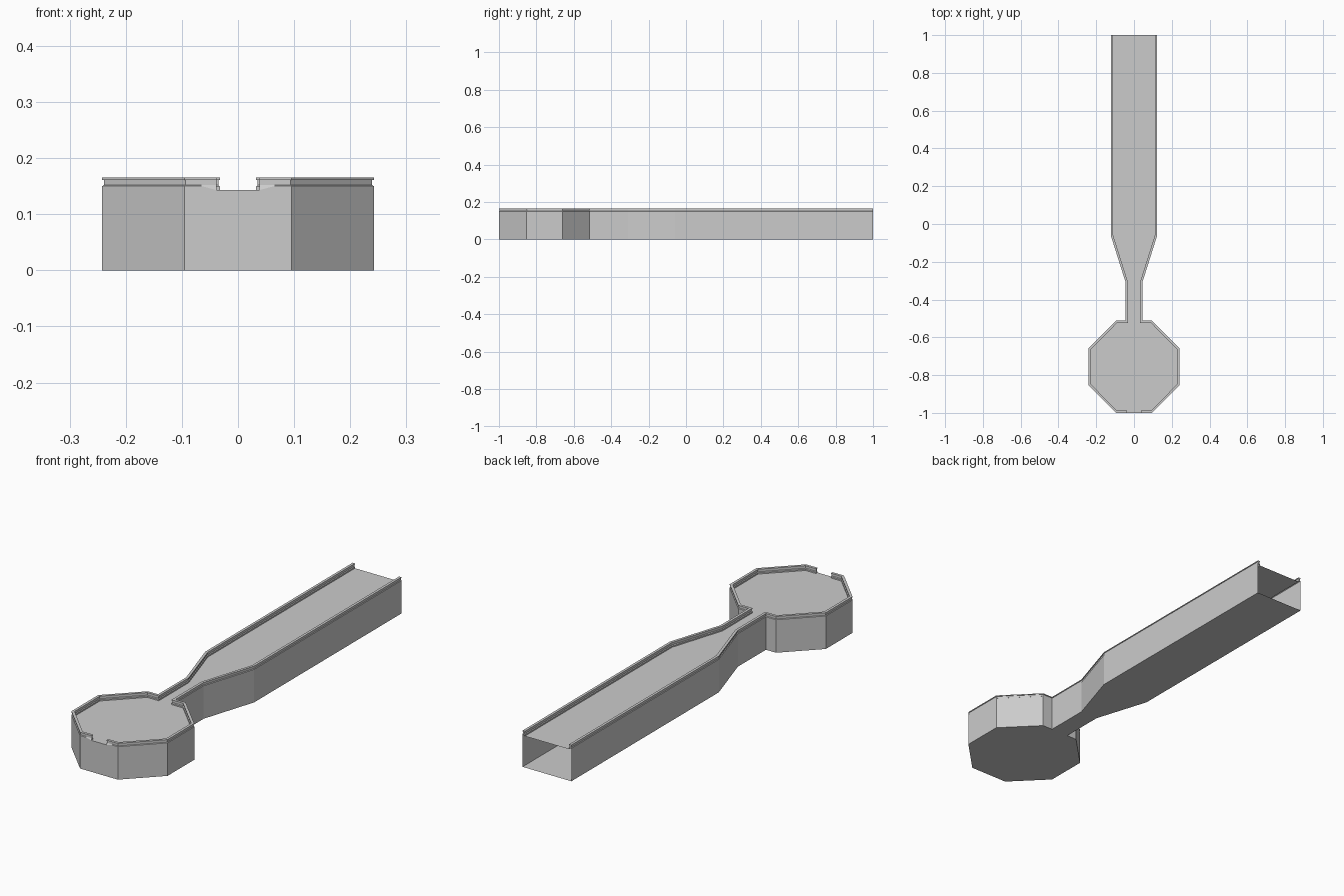
import bpy
from mathutils import Vector

if "Cube" in bpy.data.objects:
    bpy.data.objects.remove(bpy.data.objects["Cube"])

# Right half of the plan outline, from the open back end to the front notch
PATH = [Vector(p) for p in (
    (0.123, 1.0), (0.123, -0.06), (0.044, -0.31), (0.044, -0.512), (0.095, -0.512),
    (0.242, -0.66), (0.242, -0.852), (0.095, -1.0), (0.065, -1.0), (0.038, -1.0))]
DECK = 0.143
RAIL_WIDTH = 0.012
# Wall and grooved rail cross-section: (inward offset, height)
PROFILE = [(0, 0), (0, 0.15), (0.003, 0.152), (0.003, 0.161), (0, 0.161), (0, 0.165),
           (RAIL_WIDTH, 0.165), (RAIL_WIDTH, 0.161), (0.009, 0.161),
           (0.009, 0.152), (RAIL_WIDTH, 0.149), (RAIL_WIDTH, DECK)]


def inward(i):
    """Mitred inward direction at outline point i."""
    normals = []
    for a, b in ((i - 1, i), (i, i + 1)):
        if a >= 0 and b < len(PATH):
            t = (PATH[b] - PATH[a]).normalized()
            normals.append(Vector((t.y, -t.x)))
    if len(normals) == 1:
        return normals[0]
    return (normals[0] + normals[1]) / (1 + normals[0].dot(normals[1]))


def inset(i, d):
    return PATH[i] + inward(i) * d


def add_part(name, verts, faces):
    mesh = bpy.data.meshes.new(name)
    mesh.from_pydata(verts, [], faces)
    mesh.update()
    obj = bpy.data.objects.new(name, mesh)
    bpy.context.collection.objects.link(obj)
    mirror = obj.modifiers.new("mirror", 'MIRROR')
    mirror.use_axis[0] = True
    return obj


def add_plate(name, outline, z, flip=False):
    pts = [(p[0], p[1], z) for p in outline]
    if flip:
        pts.reverse()
    add_part(name, pts, [list(range(len(pts)))])


# Side walls with rails, swept along the outline
n, m = len(PATH), len(PROFILE)
verts = []
for i in range(n):
    for j, (d, z) in enumerate(PROFILE):
        p = inset(i, d)
        # The wall top slopes down to the deck at the notch
        verts.append((p.x, p.y, DECK if (i == n - 1 and j == 1) else z))
faces = [(i * m + j, i * m + j + 1, (i + 1) * m + j + 1, (i + 1) * m + j)
         for i in range(n - 1) for j in range(m - 1)]
faces.append(list(range(1, m))[::-1])
faces.append([(n - 1) * m + j for j in range(1, m)])
add_part("walls_and_rails", verts, faces)

# Front wall below the notch
x = PATH[-1].x
add_part("notch_wall", [(0, -1, 0), (x, -1, 0), (x, -1, DECK), (0, -1, DECK)], [(0, 1, 2, 3)])

# Bottom plate and raised deck
centre = [(0, -1), (0, 1)]
add_plate("bottom", PATH + centre, 0)
add_plate("deck", [inset(i, RAIL_WIDTH) for i in range(n)] + [PATH[-1]] + centre, DECK, flip=True)
